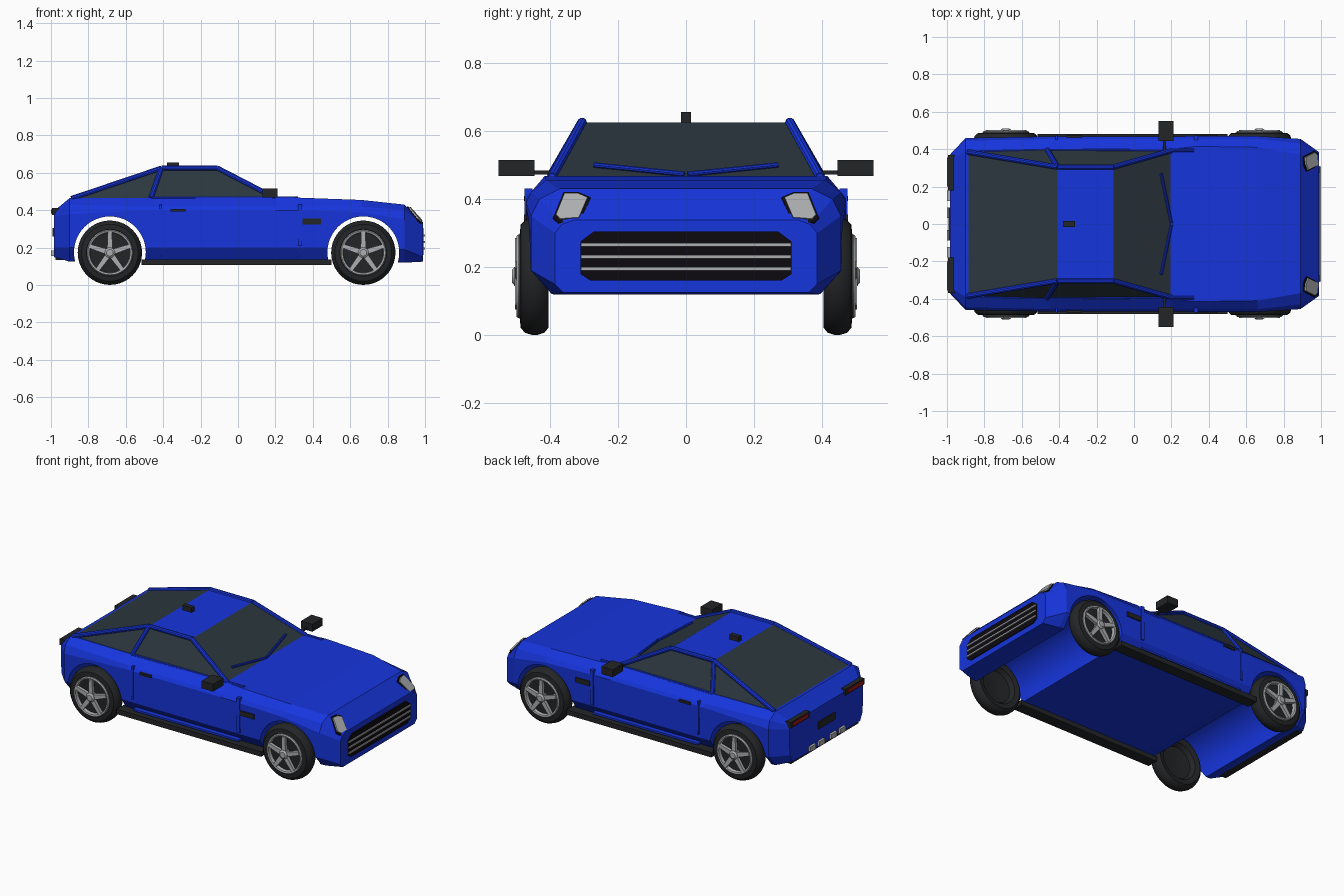
import bpy, bmesh, math
from mathutils import Vector

if "Cube" in bpy.data.objects:
    bpy.data.objects.remove(bpy.data.objects["Cube"])

def material(name, rgb):
    m = bpy.data.materials.new(name)
    m.diffuse_color = (*rgb, 1)
    m.use_nodes = True
    m.node_tree.nodes["Principled BSDF"].inputs["Base Color"].default_value = m.diffuse_color
    return m

BLUE = material("blue paint", (0.008, 0.035, 0.72))
GLASS = material("tinted glass", (0.024, 0.038, 0.048))
DARK = material("dark trim", (0.017, 0.018, 0.02))
BLACK = material("black", (0.004, 0.003, 0.005))
SILVER = material("silver", (0.42, 0.43, 0.44))
RED = material("red lens", (0.35, 0.01, 0.01))

def make(name, verts, faces, mat, smooth=False):
    me = bpy.data.meshes.new(name)
    me.from_pydata([tuple(v) for v in verts], [], faces)
    bm = bmesh.new()
    bm.from_mesh(me)
    bmesh.ops.recalc_face_normals(bm, faces=bm.faces)
    bm.to_mesh(me)
    bm.free()
    ob = bpy.data.objects.new(name, me)
    bpy.context.collection.objects.link(ob)
    me.materials.append(mat)
    if smooth:
        bpy.context.view_layer.objects.active = ob
        ob.select_set(True)
        bpy.ops.object.shade_smooth_by_angle(angle=math.radians(35))
        ob.select_set(False)
    return ob

def loft(name, rings, mat, smooth=False):
    n = len(rings[0])
    verts = [v for r in rings for v in r]
    faces = [(k*n + i, k*n + (i+1) % n, (k+1)*n + (i+1) % n, (k+1)*n + i)
             for k in range(len(rings) - 1) for i in range(n)]
    faces += [tuple(range(n)), tuple(range(len(verts) - n, len(verts)))]
    return make(name, verts, faces, mat, smooth)

def prism(name, pts, offset, mat):
    return loft(name, [pts, [Vector(p) + Vector(offset) for p in pts]], mat)

def box(name, x, y, z, mat):
    base = [(x[0], y[0], z[0]), (x[1], y[0], z[0]), (x[1], y[1], z[0]), (x[0], y[1], z[0])]
    return prism(name, base, (0, 0, z[1] - z[0]), mat)

def tube(name, a, b, r, mat, sides=10):
    a, b = Vector(a), Vector(b)
    q = (b - a).to_track_quat('Z', 'Y')
    circle = [q @ Vector((r*math.cos(t), r*math.sin(t), 0))
              for t in (2*math.pi*i/sides for i in range(sides))]
    return loft(name, [[a + c for c in circle], [b + c for c in circle]], mat, True)

def lathe(name, profile, cx, cz, side, mat, n=40):
    rings = [[(cx + r*math.cos(2*math.pi*i/n), side*y, cz + r*math.sin(2*math.pi*i/n))
              for i in range(n)] for r, y in profile]
    return loft(name, rings, mat, True)

# Body shell: half sections (y, z) from underside to hood edge, mirrored
stations = [
    (-0.985, [(.34, .15), (.365, .20), (.37, .365), (.36, .385), (.34, .395)]),
    (-0.90, [(.39, .125), (.455, .20), (.46, .38), (.445, .43), (.39, .465)]),
    (-0.45, [(.42, .135), (.465, .20), (.468, .40), (.455, .42), (.40, .467)]),
    (0.20, [(.42, .135), (.465, .20), (.468, .40), (.455, .42), (.40, .467)]),
    (0.33, [(.42, .135), (.465, .20), (.47, .40), (.455, .42), (.415, .467)]),
    (0.66, [(.42, .13), (.465, .20), (.47, .39), (.455, .42), (.41, .455)]),
    (0.89, [(.39, .12), (.455, .19), (.455, .35), (.43, .40), (.37, .43)]),
    (0.988, [(.36, .125), (.385, .15), (.385, .30), (.365, .325), (.33, .338)]),
]
body = loft("body", [[(x, y, z) for y, z in half] + [(x, -y, z) for y, z in reversed(half)]
                     for x, half in stations], BLUE)

# Wheel arches cut right across the body
AXLES = (-0.685, 0.67)
for x in AXLES:
    cutter = tube("arch_cutter", (x, -0.7, .175), (x, 0.7, .175), 0.192, BLUE, 48)
    cutter.hide_render = True
    cutter.hide_set(True)
    mod = body.modifiers.new("wheel arch", 'BOOLEAN')
    mod.operation, mod.solver, mod.object = 'DIFFERENCE', 'EXACT', cutter

# Cabin: roof panel and glazing
def pair(x, y, z):
    return [(x, y, z), (x, -y, z)]

front, roof_f, roof_r, rear = (.20, .393, .465), (-.11, .305, .625), (-.41, .305, .625), (-.89, .385, .463)
pillar = (-.465, .397, .465)
make("roof", pair(*roof_f) + pair(*roof_r), [(0, 1, 3, 2)], BLUE)
make("windscreen", pair(*front) + pair(*roof_f), [(0, 1, 3, 2)], GLASS)
make("rear_window", pair(*roof_r) + pair(*rear), [(0, 1, 3, 2)], GLASS)

for s in (1, -1):
    def m(p):
        return (p[0], s*p[1], p[2])
    def side_box(name, x, y, z, mat):
        box(name, x, sorted((s*y[0], s*y[1])), z, mat)

    make("side_window", [m(p) for p in (front, roof_f, roof_r, pillar)], [(0, 1, 2, 3)], GLASS)
    make("quarter_window", [m(p) for p in (pillar, roof_r, rear)], [(0, 1, 2)], GLASS)

    # Painted pillars and rails
    for name, a, b, r in (("front_pillar", front, roof_f, .014), ("roof_rail", roof_f, roof_r, .014),
                          ("middle_pillar", roof_r, pillar, .014), ("rear_pillar", roof_r, rear, .014),
                          ("belt_rail", pillar, front, .008),
                          ("scuttle_rail", front, (.32, .393, .465), .01),
                          ("wiper", (.20, .005, .473), (.145, .27, .500), .008)):
        tube(name, m(a), m(b), r, BLUE)

    # Sills, doors and side trim
    side_box("sill", (-.515, .50), (.41, .482), (.106, .137), DARK)
    side_box("door_front_strip", (.32, .342), (.45, .474), (.21, .43), BLUE)
    side_box("door_rear_strip", (-.42, .0 - .408), (.45, .472), (.22, .43), BLUE)
    side_box("door_lower_strip", (-.41, .33), (.43, .468), (.150, .162), BLUE)
    side_box("door_handle", (-.36, -.28), (.45, .476), (.394, .408), DARK)
    side_box("side_vent", (.345, .445), (.45, .476), (.325, .355), DARK)

    # Mirrors
    side_box("mirror", (.13, .21), (.445, .55), (.468, .515), DARK)
    side_box("mirror_stem", (.155, .172), (.38, .45), (.472, .484), DARK)

    # Headlights: black housing with a smaller silver lens on top
    lamp = [(.28, .405), (.315, .42), (.36, .42), (.39, .345), (.375, .33), (.31, .335)]
    cy, cz = .338, .376
    for name, k, lift, mat in (("headlight_housing", 1.0, .0, BLACK), ("headlight_lens", .84, .005, SILVER)):
        pts = []
        for y, z in lamp:
            y, z = cy + (y - cy)*k, cz + (z - cz)*k
            pts.append((.992 - (z - .33)*.9 - max(0, y - .34)*.25 + lift, s*y, z + lift))
        prism(name, pts, (-.045, 0, -.02), mat)

    # Tail lights
    side_box("tail_light_housing", (-.995, -.935), (.18, .37), (.375, .412), DARK)
    side_box("tail_light_lens", (-1.0, -.99), (.20, .355), (.382, .405), RED)
    for y in (.06, .15):
        side_box("exhaust_tip", (-1.0, -.95), (y - .028, y + .028), (.155, .185), SILVER)

    # Wheels: tyre, rim ring, hub and five spokes
    for x in AXLES:
        cz = .173
        lathe("tyre", [(.02, .445), (.10, .435), (.118, .41), (.15, .403), (.165, .415), (.172, .435),
                       (.172, .452), (.166, .472), (.152, .485), (.125, .488), (.118, .474), (.02, .472)],
              x, cz, s, DARK)
        lathe("rim", [(.106, .47), (.109, .495), (.118, .498), (.123, .492), (.123, .47), (.106, .47)],
              x, cz, s, SILVER)
        lathe("hub", [(.028, .47), (.028, .503), (.018, .511), (.004, .511)], x, cz, s, SILVER, 20)
        for i in range(5):
            a = math.pi/2 + 2*math.pi*i/5
            d, t = Vector((math.cos(a), 0, math.sin(a))), Vector((-math.sin(a), 0, math.cos(a)))
            c = Vector((x, s*.482, cz))
            prism("spoke", [c + d*.015 - t*.015, c + d*.112 - t*.011, c + d*.112 + t*.011, c + d*.015 + t*.015],
                  (0, s*.02, 0), SILVER)

# Grille with silver bars
half = [(.27, .305), (.31, .275), (.31, .18), (.28, .16)]
prism("grille", [(.97, y, z) for y, z in half] + [(.97, -y, z) for y, z in reversed(half)], (.023, 0, 0), BLACK)
for z in (.195, .23, .265):
    box("grille_bar", (.975, 1.0), (-.308, .308), (z - .005, z + .005), SILVER)

# Rear plate, diffuser and roof aerial
box("rear_plate", (-.992, -.97), (-.085, .085), (.26, .305), DARK)
box("diffuser", (-.975, -.89), (-.34, .34), (.133, .152), DARK)
box("roof_aerial", (-.38, -.315), (-.015, .015), (.62, .655), DARK)
